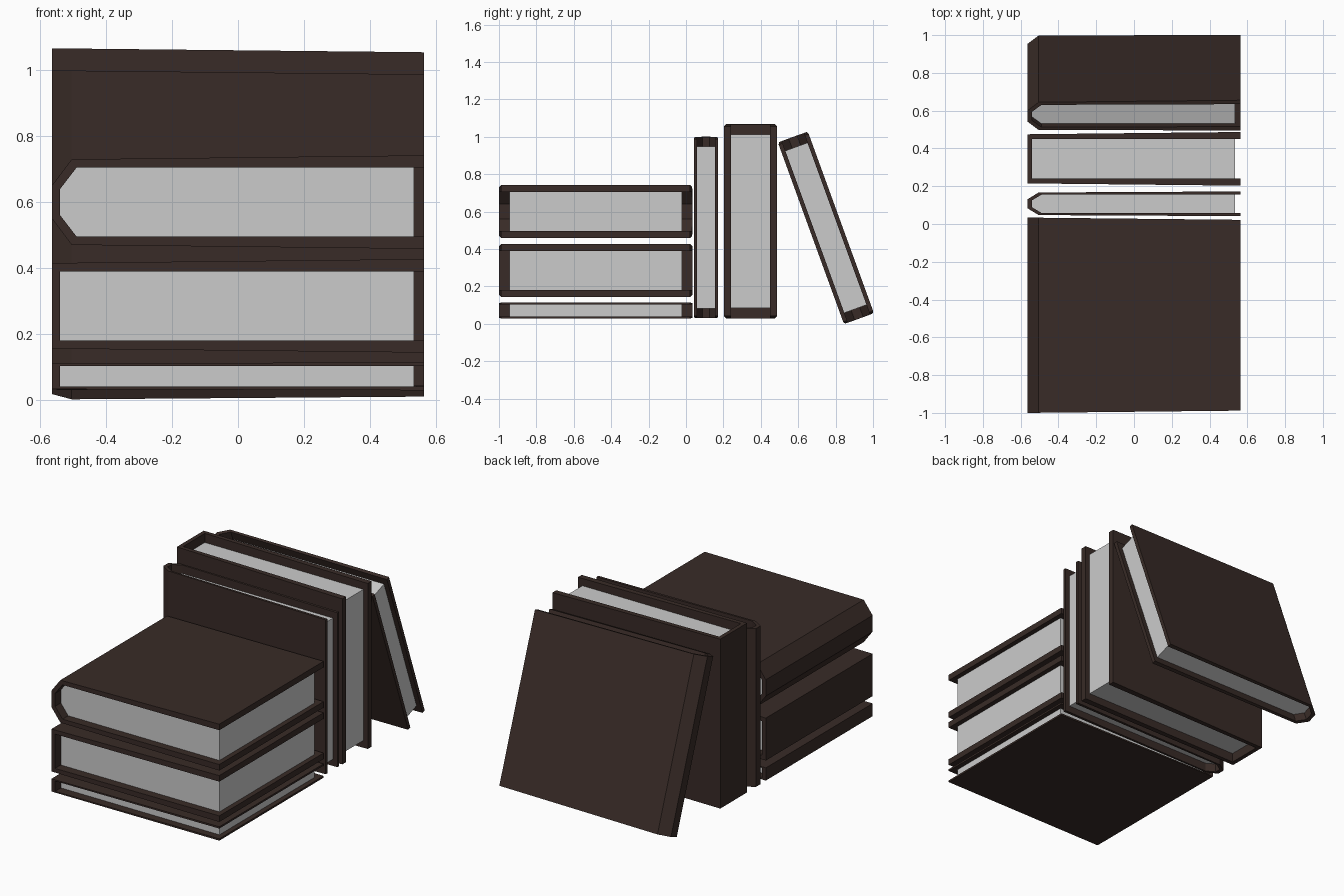
import bpy, bmesh
from math import radians

if "Cube" in bpy.data.objects:
    bpy.data.objects.remove(bpy.data.objects["Cube"])

cover_mat = bpy.data.materials.new("dark_cover")
cover_mat.diffuse_color = (0.04, 0.024, 0.02, 1)
cover_mat.use_nodes = True
cover_mat.node_tree.nodes["Principled BSDF"].inputs["Base Color"].default_value = cover_mat.diffuse_color

# Half profiles (x, thickness) from the spine to the open edge
FLAT_OUT = [(-0.565, 0.13), (0.565, 0.142)]
FLAT_IN = [(-0.54, 0.105), (0.565, 0.105)]
ROUND_OUT = [(-0.565, 0.05), (-0.505, 0.13), (0.565, 0.142)]
ROUND_IN = [(-0.54, 0.04), (-0.49, 0.105), (0.565, 0.105)]


def mirrored(half):
    """Run along the lower half to the spine, then out along the upper half."""
    return [(x, -t) for x, t in reversed(half)] + half


def extrude_profile(name, pts, half_len, loc, angle, mat=None):
    """Prism along local y; half_len(x) lets the length taper."""
    bm = bmesh.new()
    ends = [[bm.verts.new((x, s * half_len(x), t)) for x, t in pts] for s in (-1, 1)]
    n = len(pts)
    for ring in ends:
        bm.faces.new(ring)
    for i in range(n):
        j = (i + 1) % n
        bm.faces.new((ends[0][i], ends[0][j], ends[1][j], ends[1][i]))
    bmesh.ops.recalc_face_normals(bm, faces=bm.faces)
    me = bpy.data.meshes.new(name)
    bm.to_mesh(me)
    bm.free()
    ob = bpy.data.objects.new(name, me)
    ob.location = loc
    ob.rotation_euler = (radians(angle), 0, 0)
    bpy.context.collection.objects.link(ob)
    if mat:
        me.materials.append(mat)


def book(name, y, z, half, thick, rounded, angle=0):
    outer = ROUND_OUT if rounded else FLAT_OUT
    inner = ROUND_IN if rounded else FLAT_IN
    outer = [(x, t * thick) for x, t in outer]
    inner = [(x, t * thick) for x, t in inner]
    # Wrap-around cover, slightly shorter toward the open edge
    extrude_profile(name + "_cover", mirrored(outer) + mirrored(inner)[::-1],
                    lambda x: half - 0.012 * (x + 0.565) / 1.13,
                    (0, y, z), angle, cover_mat)
    # Page block filling the cover
    pages = inner[:-1] + [(0.535, inner[-1][1])]
    extrude_profile(name + "_pages", mirrored(pages), lambda x: half * 0.892,
                    (0, y, z), angle)


# Lying stack
book("bottom_book", -0.483, 0.071, 0.517, 0.30, False)
book("middle_book", -0.483, 0.285, 0.517, 1.0, False)
book("top_book", -0.483, 0.60, 0.517, 1.0, True)
# Upright books
book("thin_upright_book", 0.107, 0.515, 0.485, 0.46, True, 90)
book("thick_upright_book", 0.345, 0.548, 0.519, 1.0, False, 90)
# Leaning book
book("leaning_book", 0.748, 0.513, 0.517, 0.60, True, 110)
